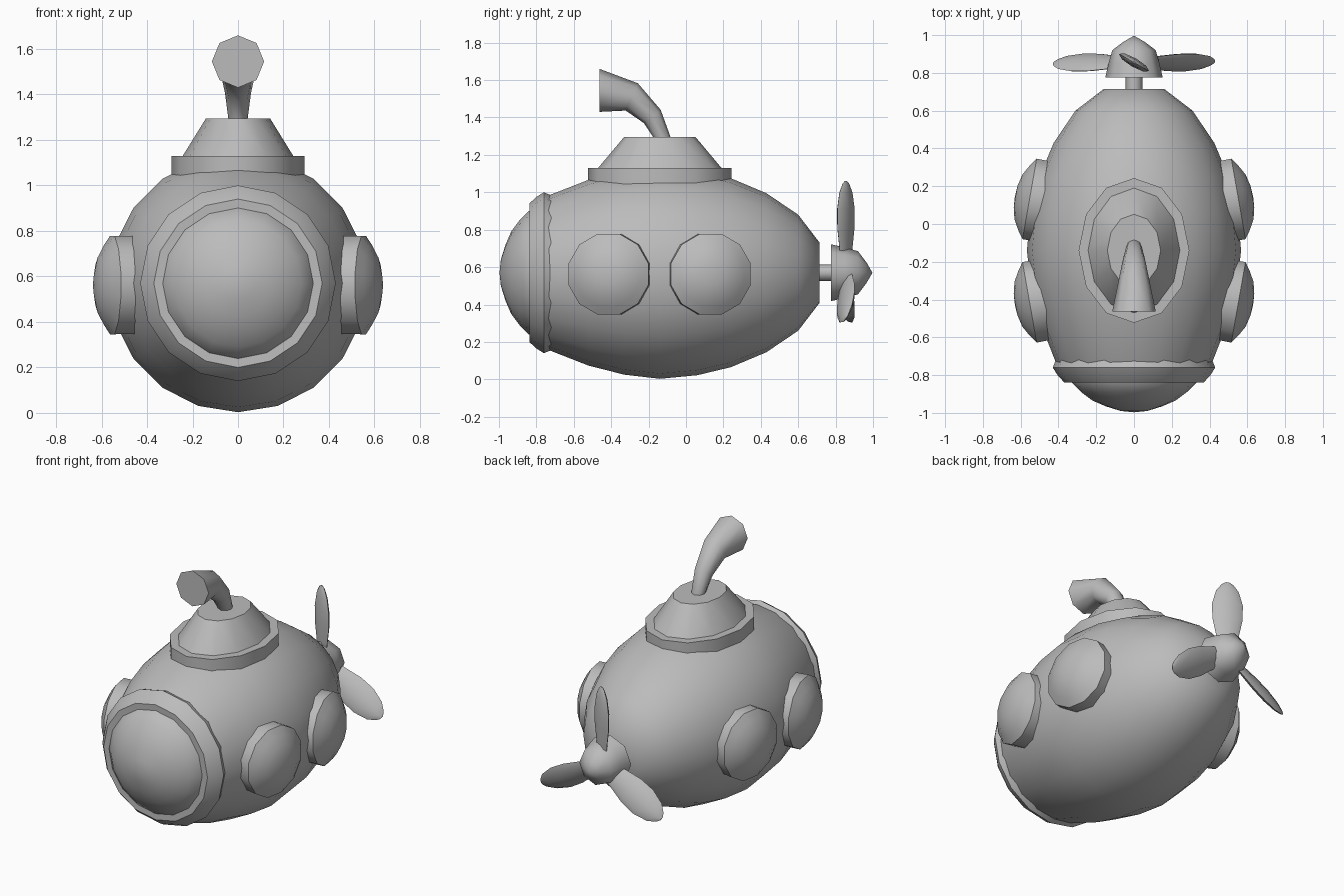
import bpy, bmesh
from math import sin, cos, pi, radians
from mathutils import Matrix, Vector

cube = bpy.data.objects.get("Cube")
if cube:
    bpy.data.objects.remove(cube, do_unlink=True)

grey = bpy.data.materials.new("plain grey")
grey.use_nodes = True
grey.diffuse_color = (0.5, 0.5, 0.5, 1)
grey.node_tree.nodes["Principled BSDF"].inputs["Base Color"].default_value = (0.5, 0.5, 0.5, 1)

AXIS_Z = 0.57                                  # height of the hull's long axis
ALONG_Y = Matrix.Translation((0, 0, AXIS_Z)) @ Matrix.Rotation(-pi / 2, 4, 'X')


def skin(name, rings, angle=50):
    """Join rings of points into a closed, capped surface."""
    bm = bmesh.new()
    loops = [[bm.verts.new(p) for p in ring] for ring in rings]
    n = len(loops[0])
    for a, b in zip(loops, loops[1:]):
        for i in range(n):
            j = (i + 1) % n
            bm.faces.new((a[i], a[j], b[j], b[i]))
    bm.faces.new(loops[0][::-1])
    bm.faces.new(loops[-1])
    bmesh.ops.remove_doubles(bm, verts=bm.verts, dist=0.0005)
    bmesh.ops.recalc_face_normals(bm, faces=bm.faces)
    mesh = bpy.data.meshes.new(name)
    bm.to_mesh(mesh)
    bm.free()
    mesh.materials.append(grey)
    ob = bpy.data.objects.new(name, mesh)
    bpy.context.collection.objects.link(ob)
    bpy.ops.object.select_all(action='DESELECT')
    ob.select_set(True)
    bpy.context.view_layer.objects.active = ob
    bpy.ops.object.shade_smooth_by_angle(angle=radians(angle))
    return ob


def lathe(name, profile, sides, matrix, sx=1, sy=1, turn=0.0):
    """Revolve (position, radius) pairs about local z; turn is in side steps."""
    rings = []
    for pos, r in profile:
        angles = [2 * pi * (i + turn) / sides for i in range(sides)]
        rings.append([matrix @ Vector((r * sx * sin(a), r * sy * cos(a), pos)) for a in angles])
    return skin(name, rings)


# Hull and front window
lathe("hull", [(-0.8, 0.38), (-0.73, 0.415), (-0.52, 0.497), (-0.33, 0.545), (-0.14, 0.567),
               (0.06, 0.548), (0.24, 0.505), (0.43, 0.425), (0.6, 0.31), (0.715, 0.16)],
      20, ALONG_Y)
lathe("window_ring", [(-0.68, 0.40), (-0.73, 0.418), (-0.76, 0.43), (-0.8, 0.405),
                      (-0.838, 0.37), (-0.835, 0.3)], 16, ALONG_Y)
lathe("window_dome", [(-0.8, 0.34), (-0.84, 0.33), (-0.89, 0.28), (-0.935, 0.22),
                      (-0.965, 0.15), (-0.99, 0.07), (-0.997, 0)], 16, ALONG_Y)

# Conning tower
tower = Matrix.Translation((0, -0.14, 0))
lathe("tower_base", [(0.95, 1), (1.13, 1), (1.13, 0.8)], 12, tower, 0.293, 0.383)
lathe("tower_top", [(1.1, 1.06), (1.13, 1), (1.295, 0.58)], 12, tower, 0.243, 0.33)

# Periscope: centre y, z, radius and forward lean of each section
sections = [(-0.12, 1.25, 0.04, 0), (-0.125, 1.29, 0.042, 12), (-0.18, 1.405, 0.057, 38),
            (-0.29, 1.51, 0.08, 66), (-0.463, 1.545, 0.115, 90)]
rings = []
for y, z, r, lean in sections:
    place = Matrix.Translation((0, y, z)) @ Matrix.Rotation(radians(lean), 4, 'X')
    rings.append([place @ Vector((r * sin(i * pi / 4), r * cos(i * pi / 4), 0)) for i in range(8)])
skin("periscope", rings)

# Portholes, two on each side, tilted with the hull
porthole = [(-0.09, 0.222), (0.015, 0.224), (0.045, 0.18), (0.075, 0.125), (0.09, 0.06), (0.094, 0)]
for label, side in (("left", 1), ("right", -1)):
    for end, y, tilt in (("front", -0.412, -10), ("rear", 0.13, 10)):
        place = (Matrix.Translation((side * 0.538, y, 0.562))
                 @ Matrix.Rotation(side * radians(tilt), 4, 'Z')
                 @ Matrix.Rotation(side * pi / 2, 4, 'Y'))
        lathe(f"{end}_{label}_porthole", porthole, 12, place, turn=0.5)

# Propeller
lathe("propeller_shaft", [(0.68, 0.045), (0.82, 0.045)], 8, ALONG_Y)
lathe("propeller_hub", [(0.775, 0.152), (0.85, 0.135), (0.92, 0.115), (0.965, 0.055), (0.997, 0)],
      8, ALONG_Y)
blade = [(0.08, 0.06), (0.14, 0.07), (0.24, 0.09), (0.34, 0.092), (0.43, 0.068), (0.475, 0.035), (0.49, 0.012)]
for k in range(3):
    place = (Matrix.Translation((0, 0.855, AXIS_Z)) @ Matrix.Rotation(k * 2 * pi / 3, 4, 'Y')
             @ Matrix.Rotation(radians(-30), 4, 'Z'))
    lathe(f"propeller_blade_{k + 1}", blade, 8, place, 1, 0.26)
